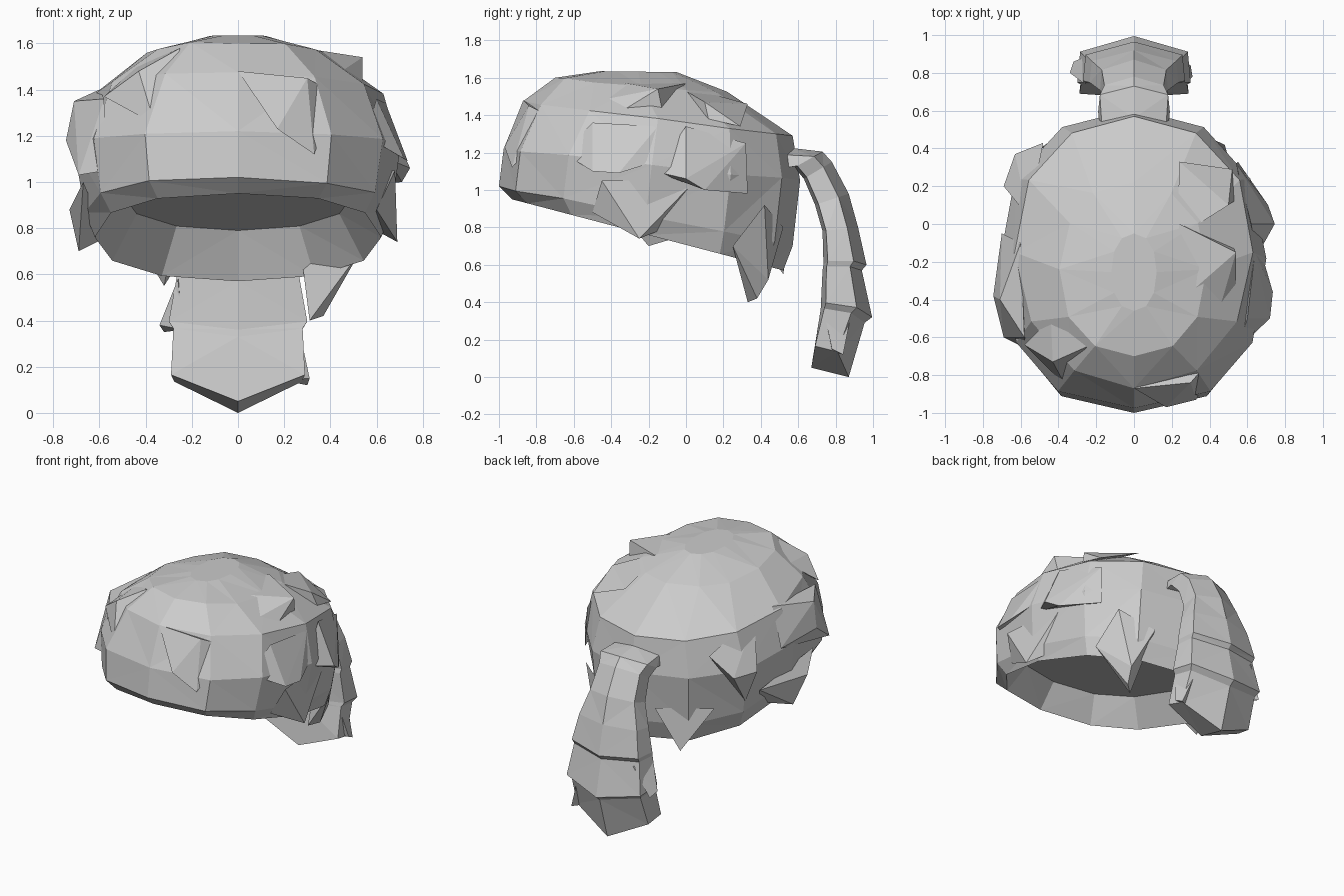
import bpy, bmesh, math, random
from mathutils import Vector

random.seed(7)


def finish(name, bm):
    bmesh.ops.recalc_face_normals(bm, faces=bm.faces[:])
    me = bpy.data.meshes.new(name)
    bm.to_mesh(me)
    bm.free()
    ob = bpy.data.objects.new(name, me)
    bpy.context.collection.objects.link(ob)
    return ob


def loft(name, rings):
    """Bridge equal-sized closed rings; cap each end with two halves."""
    bm = bmesh.new()
    loops = [[bm.verts.new(p) for p in r] for r in rings]
    n = len(loops[0])
    for a, b in zip(loops, loops[1:]):
        for i in range(n):
            j = (i + 1) % n
            bm.faces.new((a[i], a[j], b[j], b[i]))
    for end in (loops[0], loops[-1]):
        bm.faces.new(end[:n // 2 + 1])
        bm.faces.new(end[n // 2:] + end[:1])
    bmesh.ops.triangulate(bm, faces=bm.faces[:])
    return finish(name, bm)


def tilted_ring(yf, zf, yb, zb, w, power, jitter, n=12):
    """Rounded ring leaning front to back; power squares off the front."""
    pts = []
    for i in range(n):
        a = 2 * math.pi * i / n
        s, c = math.sin(a), -math.cos(a)
        e = 2 / (power if c < 0 else 2.2)
        x = math.copysign(abs(s) ** e, s) * w
        t = (math.copysign(abs(c) ** e, c) + 1) / 2
        k = jitter if i not in (0, n // 2) else 0
        pts.append((x + random.uniform(-k, k), yf + (yb - yf) * t,
                    zf + (zb - zf) * t + random.uniform(-k, k)))
    return pts


def tufts(name, groups):
    """Faceted locks of fur, each the hull of a few points."""
    bm = bmesh.new()
    for g in groups:
        vs = [bm.verts.new(p) for p in g]
        r = bmesh.ops.convex_hull(bm, input=vs)
        bad = {v for v in r["geom_interior"] + r["geom_unused"]
               if isinstance(v, bmesh.types.BMVert)}
        bmesh.ops.delete(bm, geom=list(bad), context="VERTS")
    return finish(name, bm)


# Cap: hollow ceiling, inner wall, rim, then outer dome
cap_profile = [
    (-0.80, 1.10, 0.45, 0.79, 0.50, 2.4, 0.0),
    (-0.93, 0.95, 0.52, 0.57, 0.62, 2.4, 0.0),
    (-1.00, 1.02, 0.57, 0.70, 0.67, 2.4, 0.01),
    (-0.975, 1.22, 0.61, 1.05, 0.71, 2.4, 0.01),
    (-0.87, 1.475, 0.57, 1.29, 0.635, 2.05, 0.01),
    (-0.70, 1.60, 0.22, 1.525, 0.39, 2.3, 0.01),
    (-0.46, 1.635, -0.05, 1.63, 0.12, 2.2, 0.0),
]
loft("cap", [tilted_ring(*p) for p in cap_profile])

# Tail: six-sided section (inner y, z, outer y, z, half width, side lift)
tail_profile = [
    (0.48, 1.10, 0.56, 1.225, 0.18, 0.0),
    (0.58, 1.12, 0.73, 1.205, 0.19, 0.0),
    (0.63, 1.06, 0.78, 1.15, 0.165, 0.0),
    (0.69, 0.92, 0.87, 0.98, 0.18, 0.0),
    (0.73, 0.78, 0.92, 0.80, 0.235, 0.0),
    (0.735, 0.60, 0.965, 0.60, 0.27, 0.02),
    (0.73, 0.57, 0.94, 0.57, 0.265, 0.02),
    (0.72, 0.36, 0.995, 0.32, 0.30, 0.04),
    (0.715, 0.33, 0.955, 0.29, 0.28, 0.04),
    (0.67, 0.05, 0.87, 0.00, 0.29, 0.12),
]
tail_rings = []
for yi, zi, yo, zo, w, lift in tail_profile:
    inner, outer = Vector((0, yi, zi)), Vector((0, yo, zo))
    up = Vector((0, 0, lift))
    a, b = inner.lerp(outer, 0.1) + up, inner.lerp(outer, 0.7) + up
    side = Vector((w, 0, 0))
    tail_rings.append([inner, a + side, b + side * 0.95, outer,
                       b - side * 0.95, a - side])
loft("tail", tail_rings)

# Fur on the right of the cap
tufts("right_fur", [
    [(.55, -.66, 1.2), (.72, -.5, 1.1), (.735, -.36, 1.09), (.68, -.17, 1.15),
     (.64, -.15, 1.34), (.6, -.5, 1.36)],
    [(.69, -.25, .74), (.64, .05, 1.05), (.68, -.45, 1.05), (.58, -.1, .80), (.6, -.5, .88)],
    [(.745, 0, 1.06), (.71, .1, 1.0), (.55, .33, .98), (.65, -.17, 1.1), (.62, .0, 1.34), (.54, .32, 1.25)],
    [(.31, .33, .40), (.37, .38, .42), (.39, .44, .52), (.26, .52, .8), (.53, .25, .70), (.48, .42, .92)],
])

# Fur on the left of the cap
tufts("left_fur", [
    [(-.69, -.2, .70), (-.73, -.3, .88), (-.64, .1, .9), (-.67, -.45, 1.0), (-.57, 0, .76)],
    [(-.745, -.38, 1.18), (-.69, -.6, 1.03), (-.71, -.4, 1.35), (-.57, -.66, 1.05),
     (-.58, -.6, 1.36), (-.6, -.1, 1.40), (-.70, -.05, 1.15)],
    [(-.69, .2, 1.08), (-.63, .37, 1.08), (-.56, .04, 1.38), (-.48, .43, 1.22), (-.6, .2, .85)],
    [(-.32, .52, .55), (-.15, .56, .82), (-.5, .4, .85), (-.3, .44, .66)],
])

# Fur on the crown and brow
tufts("crown_fur", [
    [(.22, -.43, 1.59), (.54, -.15, 1.54), (.53, -.13, 1.44), (.45, -.46, 1.48), (.24, 0, 1.57), (.54, -.33, 1.43)],
    [(.23, -.07, 1.57), (.5, .1, 1.47), (.52, .29, 1.34), (.24, .33, 1.46), (.53, .12, 1.38)],
    [(-.44, -.5, 1.5), (-.25, -.65, 1.58), (-.43, -.73, 1.48), (-.36, -.86, 1.25), (-.58, -.64, 1.37)],
    [(.3, -.84, 1.45), (.33, -.93, 1.12), (.17, -.97, 1.23), (0, -.87, 1.48), (.42, -.7, 1.38)],
])

# Fur locks at the edges of the tail
tufts("tail_fur", [
    [(-.34, .80, .38), (-.32, .86, .35), (-.26, .74, .58), (-.22, .9, .56), (-.24, .76, .36)],
    [(.31, .78, .15), (.30, .84, .12), (.27, .74, .34), (.23, .88, .32), (.2, .78, .14)],
])
